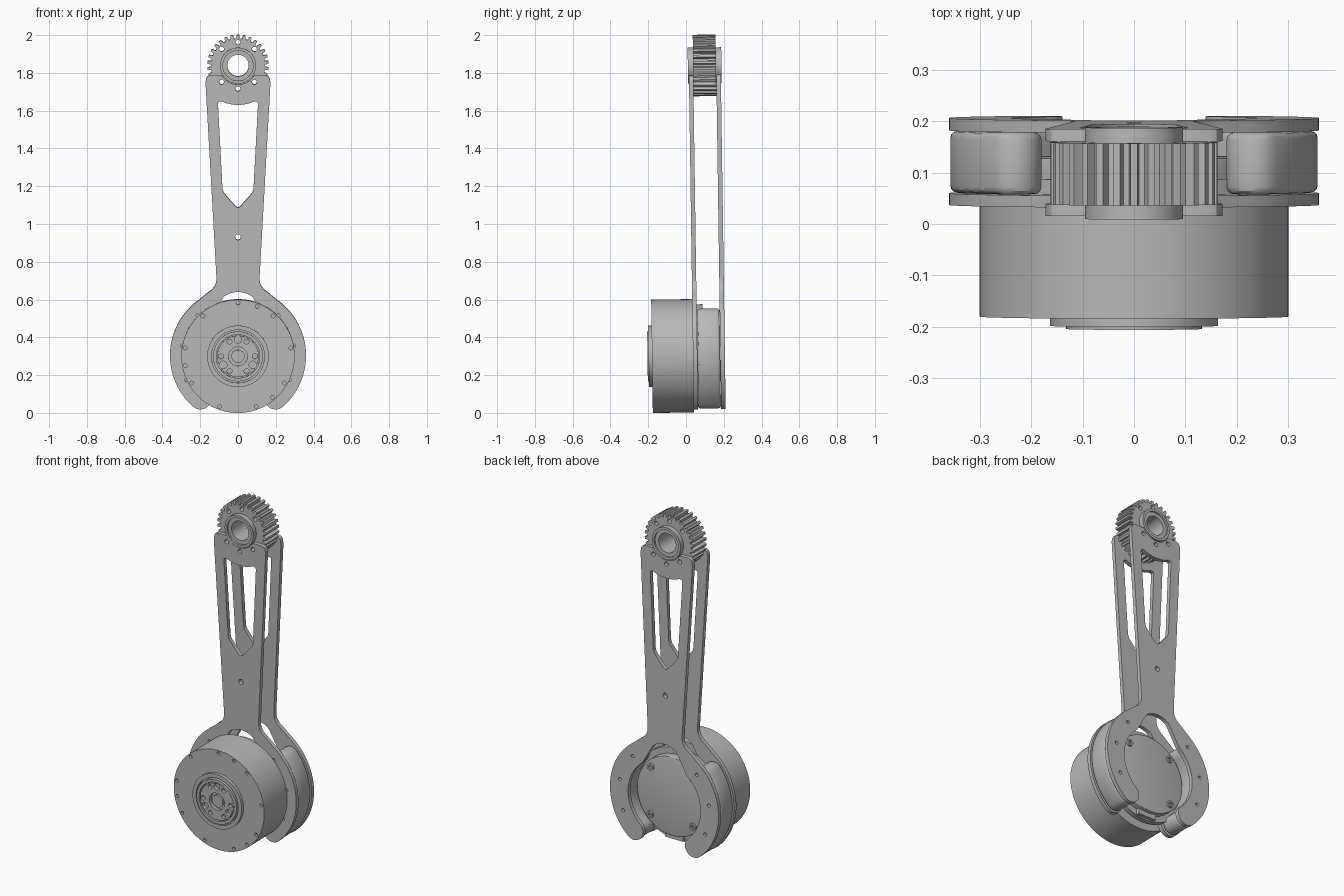
import bpy, bmesh
from math import sin, cos, pi, radians
from mathutils import Matrix, Vector

if "Cube" in bpy.data.objects:
    bpy.data.objects.remove(bpy.data.objects["Cube"])

metal = bpy.data.materials.new("grey_metal")
metal.use_nodes = True
GREY = (0.48, 0.48, 0.48, 1)
metal.diffuse_color = GREY
metal.node_tree.nodes["Principled BSDF"].inputs["Base Color"].default_value = GREY

MZ, GZ = 0.302, 1.838      # heights of motor axis and gear axis
PIVOT = Vector((0, 0, MZ))
TILT = Matrix.Translation(PIVOT) @ Matrix.Rotation(0.0145, 4, 'X') @ Matrix.Translation(-PIVOT)


def arc(cx, cz, r, a0, a1, n=24):
    """Points along an arc, angles in degrees."""
    angles = [radians(a0 + (a1 - a0) * i / n) for i in range(n + 1)]
    return [(cx + r * cos(a), cz + r * sin(a)) for a in angles]


def circle(cx, cz, r, n=64):
    return arc(cx, cz, r, 0, 360, n)[:-1]


def bolts(cz, ring, angles, r):
    """Small round holes on a bolt circle."""
    return [circle(ring * cos(radians(a)), cz + ring * sin(radians(a)), r, 14) for a in angles]


def mirrored(half):
    """Close a half outline that starts and ends on the centre line."""
    return half + [(-x, z) for x, z in reversed(half[1:-1])]


def slab(name, loops, y0, y1, bevel=0.0):
    """Extrude an outline with holes between two depths."""
    cu = bpy.data.curves.new(name, 'CURVE')
    cu.dimensions = '2D'
    cu.fill_mode = 'BOTH'
    cu.extrude = (y1 - y0) / 2 - bevel
    cu.bevel_depth, cu.offset, cu.bevel_resolution = bevel, -bevel, 2
    for loop in loops:
        sp = cu.splines.new('POLY')
        sp.points.add(len(loop) - 1)
        for p, (x, z) in zip(sp.points, loop):
            p.co = (x, z, 0, 1)
        sp.use_cyclic_u = True
    temp = bpy.data.objects.new(name + "_outline", cu)
    bpy.context.collection.objects.link(temp)
    dg = bpy.context.evaluated_depsgraph_get()
    mesh = bpy.data.meshes.new_from_object(temp.evaluated_get(dg))
    bpy.data.objects.remove(temp)
    bpy.data.curves.remove(cu)

    mesh.transform(TILT @ Matrix.Translation((0, (y0 + y1) / 2, 0)) @ Matrix.Rotation(pi / 2, 4, 'X'))
    bm = bmesh.new()
    bm.from_mesh(mesh)
    bmesh.ops.remove_doubles(bm, verts=bm.verts, dist=1e-5)
    bmesh.ops.recalc_face_normals(bm, faces=bm.faces)
    bm.to_mesh(mesh)
    bm.free()
    mesh.materials.clear()
    mesh.materials.append(metal)
    mesh.name = name
    ob = bpy.data.objects.new(name, mesh)
    bpy.context.collection.objects.link(ob)
    bpy.ops.object.select_all(action='DESELECT')
    ob.select_set(True)
    bpy.context.view_layer.objects.active = ob
    bpy.ops.object.shade_smooth_by_angle(angle=radians(30))
    return ob


def disc(name, r, y0, y1, holes=(), cz=MZ, bevel=0.0):
    return slab(name, [circle(0, cz, r, 96)] + list(holes), y0, y1, bevel)


# Motor housing with screwed front cover
disc("motor_body", 0.30, -0.165, 0.037)
cover_angles = [90, 69, 49, 9, -30, -50, -70, 131, 171, 190, 210, 250]
disc("motor_cover", 0.30, -0.18, -0.165, bolts(MZ, 0.283, cover_angles, 0.01))

# Output hub on the motor face
disc("hub_outer_ring", 0.163, -0.198, -0.18, [circle(0, MZ, 0.14)])
disc("hub_inner_ring", 0.132, -0.204, -0.18, [circle(0, MZ, 0.115)])
hub_holes = bolts(MZ, 0.09, [0, 60, 120, 180, 240, 300], 0.013)
hub_holes += bolts(MZ, 0.09, [90, 210, 330], 0.02)
disc("hub_flange", 0.11, -0.2, -0.18, hub_holes + [circle(0, MZ, 0.05)])
disc("hub_pin", 0.035, -0.196, -0.18)

# Motor rear parts inside the fork
disc("motor_rear_ring", 0.272, 0.06, 0.09)
disc("motor_rear_cap", 0.235, 0.037, 0.13, bevel=0.005)
for i, a in enumerate([45, 135, 225, 315]):
    x, z = 0.2 * cos(radians(a)), MZ + 0.2 * sin(radians(a))
    slab(f"rear_screw_{i + 1}", [circle(x, z, 0.02, 20), circle(x, z, 0.01, 12)], 0.13, 0.142)
slab("cable_socket", [[(-0.06, 0.04), (0.06, 0.04), (0.06, 0.08), (-0.06, 0.08)]], 0.06, 0.11)

# Arm plates: fork around the motor, neck, and cradle under the gear
END = -48.4
tip = (0.3 * cos(radians(END)), MZ + 0.3 * sin(radians(END)))
half = arc(0, GZ, 0.1, -90, -30, 12)
half += [(0.147, 1.788), (0.16, 1.782), (0.168, 1.77), (0.172, 1.745)]
half += [(0.115, 0.73), (0.114, 0.7), (0.12, 0.675), (0.137, 0.652), (0.165, 0.631)]
half += arc(0, MZ, 0.36, 55, END, 40)
half += arc(*tip, 0.06, END, END - 180, 16)[1:-1]
half += arc(0, MZ, 0.24, END, 52, 40)
half += [(0.085, 0.6), (0.073, 0.616), (0.05, 0.63), (0.025, 0.637), (0, 0.64)]

# Tapered window with a pointed lower end
window = arc(0, GZ, 0.208, -90, -65, 8)
window += [(0.096, 1.648), (0.104, 1.645), (0.106, 1.635)]
window += [(0.082, 1.185), (0.076, 1.165), (0.012, 1.092), (0, 1.086)]

holes = [mirrored(window), circle(0, 0.93, 0.015, 20)]
holes += bolts(GZ, 0.123, [-45, -90, -135], 0.013)
holes += bolts(MZ, 0.3, [45, 10, -25, 135, 170, 205], 0.01)
slab("front_arm_plate", [mirrored(half)] + holes, 0.037, 0.06)
slab("rear_arm_plate", [mirrored(half)] + holes, 0.182, 0.206)

# Curved spacer pads between the fork plates
for side, s in (("left", 1), ("right", -1)):
    pad = arc(0, MZ, 0.357, END, 40, 40)
    for a, turn in ((40, 0), (END, 180)):
        c = (0.304 * cos(radians(a)), MZ + 0.304 * sin(radians(a)))
        cap = arc(*c, 0.053, a + turn, a + turn + 180, 16)
        pad += cap[1:-1]
        if turn == 0:
            pad += arc(0, MZ, 0.251, 40, END, 40)
    slab(side + "_spacer_pad", [[(s * x, z) for x, z in pad]], 0.061, 0.181, 0.014)

# Toothed pulley with bolt holes and a bored hub
TEETH = 30
teeth = []
for i in range(TEETH):
    for offset, r in ((-0.32, 0.143), (-0.2, 0.163), (0.2, 0.163), (0.32, 0.143)):
        a = pi / 2 + 2 * pi * (i + offset) / TEETH
        teeth.append((r * cos(a), GZ + r * sin(a)))
gear_holes = bolts(GZ, 0.123, [45, 90, 135, -45, -90, -135], 0.013)
slab("gear", [teeth, circle(0, GZ, 0.07)] + gear_holes, 0.06, 0.181)
disc("gear_hub", 0.095, 0.032, 0.21, [circle(0, GZ, 0.08)], GZ)
disc("gear_bearing", 0.082, 0.042, 0.2, [circle(0, GZ, 0.057)], GZ)
